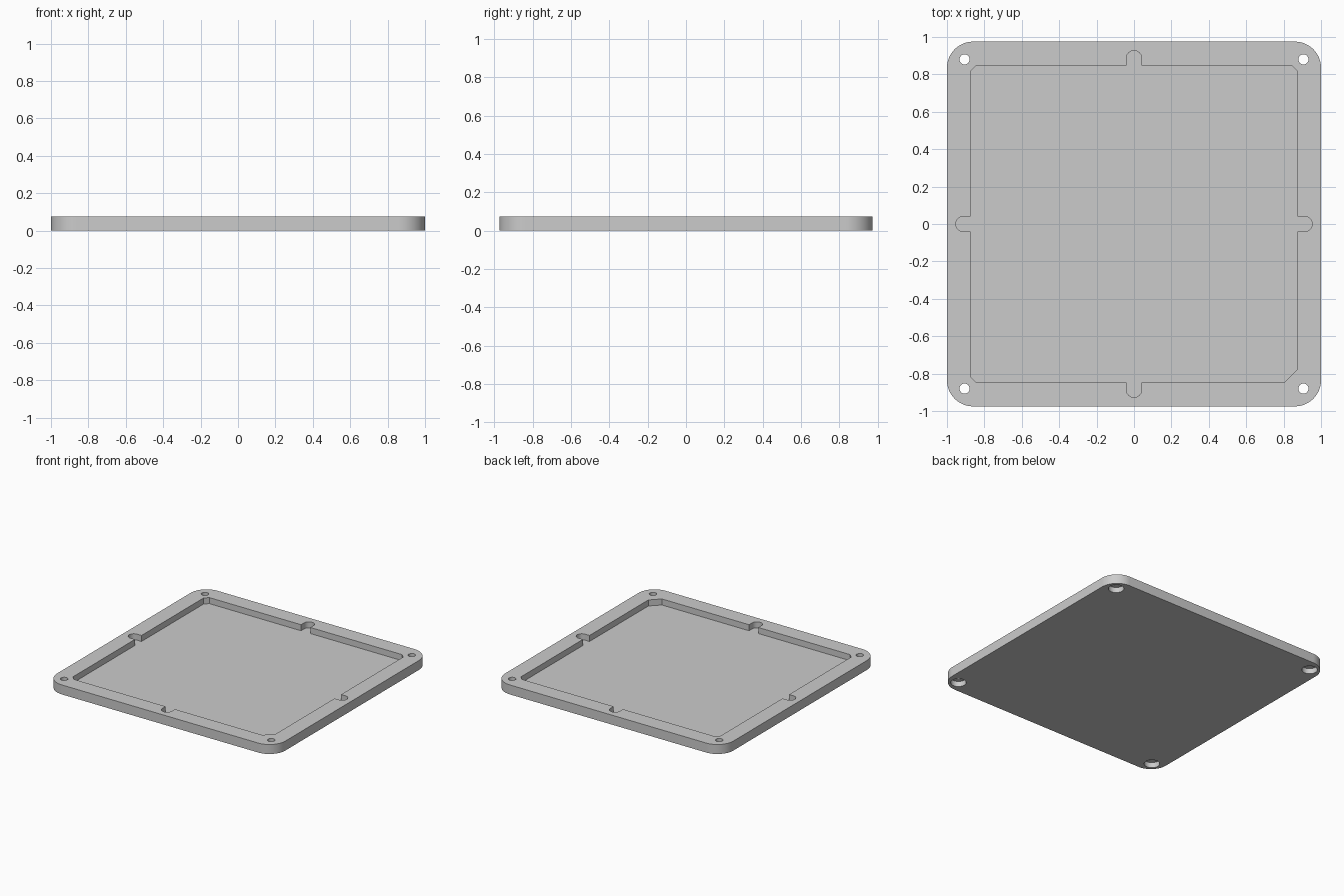
import bpy, bmesh
from math import cos, sin, pi, radians

cube = bpy.data.objects.get("Cube")
if cube:
    bpy.data.objects.remove(cube, do_unlink=True)

HALF_X, HALF_Y, HEIGHT, CORNER = 1.0, 0.975, 0.075, 0.14
POCKET_X, POCKET_Y, FLOOR = 0.874, 0.847, 0.027
SLOT_R, SLOT_X, SLOT_Y = 0.041, 0.912, 0.886
HOLE_X, HOLE_Y = 0.906, 0.88

grey = bpy.data.materials.new("light grey")
grey.use_nodes = True
colour = (0.6, 0.6, 0.6, 1)
grey.diffuse_color = colour
grey.node_tree.nodes["Principled BSDF"].inputs["Base Color"].default_value = colour


def arc(cx, cy, r, start, end, steps):
    angles = [start + (end - start) * i / steps for i in range(steps + 1)]
    return [(cx + r * cos(a), cy + r * sin(a)) for a in angles]


def prism(name, outline, z0, z1):
    """Extrude a counter-clockwise outline from z0 to z1."""
    bm = bmesh.new()
    base = bm.faces.new([bm.verts.new((x, y, z0)) for x, y in outline])
    top = bmesh.ops.extrude_face_region(bm, geom=[base])["geom"]
    verts = [v for v in top if isinstance(v, bmesh.types.BMVert)]
    bmesh.ops.translate(bm, verts=verts, vec=(0, 0, z1 - z0))
    bmesh.ops.recalc_face_normals(bm, faces=bm.faces)
    mesh = bpy.data.meshes.new(name)
    bm.to_mesh(mesh)
    bm.free()
    mesh.materials.append(grey)
    obj = bpy.data.objects.new(name, mesh)
    bpy.context.collection.objects.link(obj)
    return obj


def cut(target, cutter):
    mod = target.modifiers.new("cut", "BOOLEAN")
    mod.operation, mod.solver, mod.object = "DIFFERENCE", "EXACT", cutter
    bpy.context.view_layer.objects.active = target
    bpy.ops.object.modifier_apply(modifier=mod.name)
    bpy.data.objects.remove(cutter, do_unlink=True)


CORNERS = [(1, 1), (-1, 1), (-1, -1), (1, -1)]

# Rounded tray body
body = []
for i, (sx, sy) in enumerate(CORNERS):
    body += arc(sx * (HALF_X - CORNER), sy * (HALF_Y - CORNER), CORNER,
                i * pi / 2, (i + 1) * pi / 2, 16)
tray = prism("tray", body, 0, HEIGHT)

# Pocket: a round-ended finger slot on each side, then a chamfered corner
pocket = []
slots = [(SLOT_X, 0), (0, SLOT_Y), (-SLOT_X, 0), (0, -SLOT_Y)]
for i, ((cx, cy), (sx, sy)) in enumerate(zip(slots, CORNERS)):
    end = arc(cx, cy, SLOT_R, (i - 1) * pi / 2, (i + 1) * pi / 2, 16)
    if cx:
        side = sx * POCKET_X
        pocket += [(side, end[0][1])] + end + [(side, end[-1][1])]
    else:
        side = sy * POCKET_Y
        pocket += [(end[0][0], side)] + end + [(end[-1][0], side)]
    c = 0.07 if (sx, sy) == (1, -1) else 0.03
    chamfer = [(sx * POCKET_X, sy * (POCKET_Y - c)),
               (sx * (POCKET_X - c), sy * POCKET_Y)]
    pocket += chamfer if cx else chamfer[::-1]
cut(tray, prism("pocket_cutter", pocket, FLOOR, HEIGHT + 0.1))

# Counterbored screw holes
for sx, sy in CORNERS:
    for radius, top in ((0.056, 0.042), (0.027, HEIGHT + 0.1)):
        ring = arc(sx * HOLE_X, sy * HOLE_Y, radius, 0, 2 * pi, 32)[:-1]
        cut(tray, prism("hole_cutter", ring, -0.1, top))

bpy.ops.object.select_all(action="DESELECT")
tray.select_set(True)
bpy.context.view_layer.objects.active = tray
bpy.ops.object.shade_smooth_by_angle(angle=radians(30))
